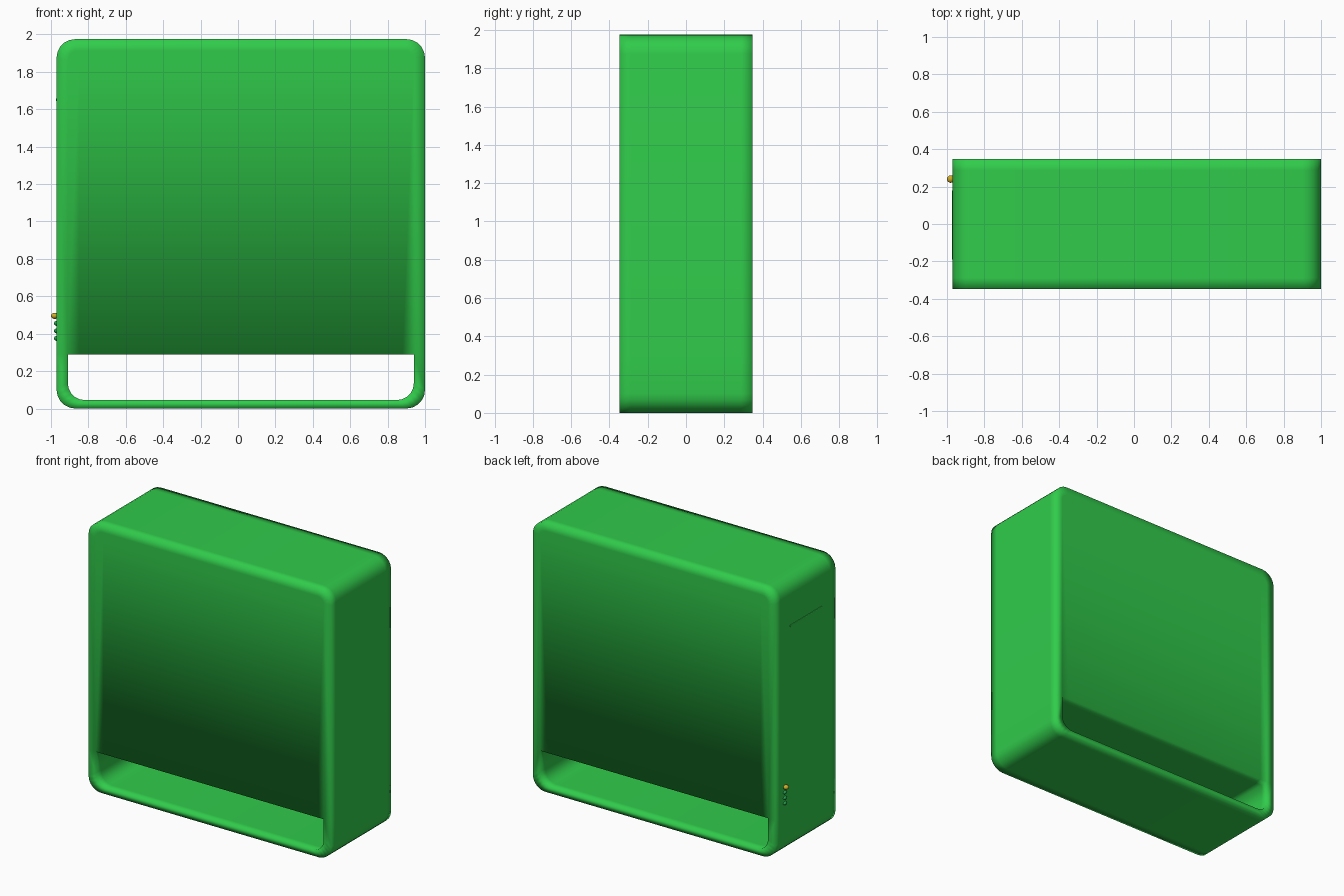
import bpy, bmesh, math

if "Cube" in bpy.data.objects:
    bpy.data.objects.remove(bpy.data.objects["Cube"])

X0, X1, H, D = -0.97, 1.0, 1.975, 0.348   # case extents
SLOT_TOP = 0.29                           # ceiling of the through opening
YS = [-D, -D + 0.06, D - 0.06, D]         # depth loops


def material(name, rgb):
    m = bpy.data.materials.new(name)
    m.diffuse_color = (*rgb, 1)
    m.use_nodes = True
    m.node_tree.nodes["Principled BSDF"].inputs["Base Color"].default_value = m.diffuse_color
    return m


green = material("green", (0.03, 0.60, 0.07))
dark_green = material("dark_green", (0.02, 0.35, 0.08))
gold = material("gold", (0.60, 0.40, 0.02))


def arc(cx, cz, r, start, n=5):
    return [(cx + r * math.cos(a), cz + r * math.sin(a))
            for a in (math.radians(start + 90 * i / n) for i in range(n + 1))]


def outline(x0, x1, z0, z1, r_low, r_top):
    """Rounded rectangle split into its lower and upper runs at SLOT_TOP."""
    low = ([(x0, SLOT_TOP)] + arc(x0 + r_low, z0 + r_low, r_low, 180)
           + arc(x1 - r_low, z0 + r_low, r_low, 270) + [(x1, SLOT_TOP)])
    right = arc(x1 - r_top, z1 - r_top, r_top, 0)
    left = arc(x0 + r_top, z1 - r_top, r_top, 90)
    return low, right, left


bm = bmesh.new()


def strip(a, b, closed=False):
    """Quads between two equally long rows of points."""
    va = [bm.verts.new(p) for p in a]
    vb = [bm.verts.new(p) for p in b]
    for i in range(len(a) if closed else len(a) - 1):
        j = (i + 1) % len(a)
        bm.faces.new((va[i], va[j], vb[j], vb[i]))


def at(points, y):
    return [(x, y, z) for x, z in points]


# Outer skin and the opening's floor, walls and ceiling
out_low, out_r, out_l = outline(X0, X1, 0, H, 0.1, 0.1)
in_low, in_r, in_l = outline(X0 + 0.06, X1 - 0.06, 0.045, H - 0.06, 0.09, 0.05)
outer = out_low + out_r + out_l
inner = in_low + in_r + in_l


def row(xl, xr, z):
    return [(xl, z), (X0 + 0.12, z), (X1 - 0.12, z), (xr, z)]


base_row = row(X0 + 0.06, X1 - 0.06, SLOT_TOP)
for ya, yb in zip(YS, YS[1:]):
    strip(at(outer, ya), at(outer, yb), True)
    strip(at(in_low, ya), at(in_low, yb))
    strip(at(base_row, ya), at(base_row, yb))

# Front and back rims with the panels above the opening
rows = [base_row] + [row(l[0], r[0], r[1]) for r, l in zip(in_r, reversed(in_l))]
for y in (-D, D):
    strip(at(outer, y), at(inner, y), True)
    for a, b in zip(rows, rows[1:]):
        strip(at(a, y), at(b, y))

bmesh.ops.remove_doubles(bm, verts=bm.verts, dist=0.0005)
bmesh.ops.recalc_face_normals(bm, faces=bm.faces)
mesh = bpy.data.meshes.new("case")
bm.to_mesh(mesh)
bm.free()
mesh.polygons.foreach_set("use_smooth", [True] * len(mesh.polygons))
mesh.materials.append(green)
bpy.context.collection.objects.link(bpy.data.objects.new("case", mesh))


def bead(name, loc, size, mat):
    bpy.ops.mesh.primitive_uv_sphere_add(segments=16, ring_count=10, radius=1, location=loc)
    o = bpy.context.object
    o.name = name
    o.scale = size
    bpy.ops.object.shade_smooth()
    o.data.materials.append(mat)


# Indicator lamp and three small buttons on the left side
bead("lamp", (X0 - 0.01, 0.24, 0.495), (0.02, 0.02, 0.016), gold)
for i, z in enumerate((0.455, 0.415, 0.375)):
    bead(f"button_{i + 1}", (X0, 0.24, z), (0.014, 0.018, 0.013), dark_green)

# Thin strip high on the left side
bpy.ops.mesh.primitive_cylinder_add(vertices=12, radius=0.008, depth=0.37,
                                    location=(X0, -0.005, 1.65), rotation=(math.pi / 2, 0, 0))
bar = bpy.context.object
bar.name = "side_strip"
bar.scale.x = 0.5
bpy.ops.object.shade_smooth_by_angle()
bar.data.materials.append(green)
